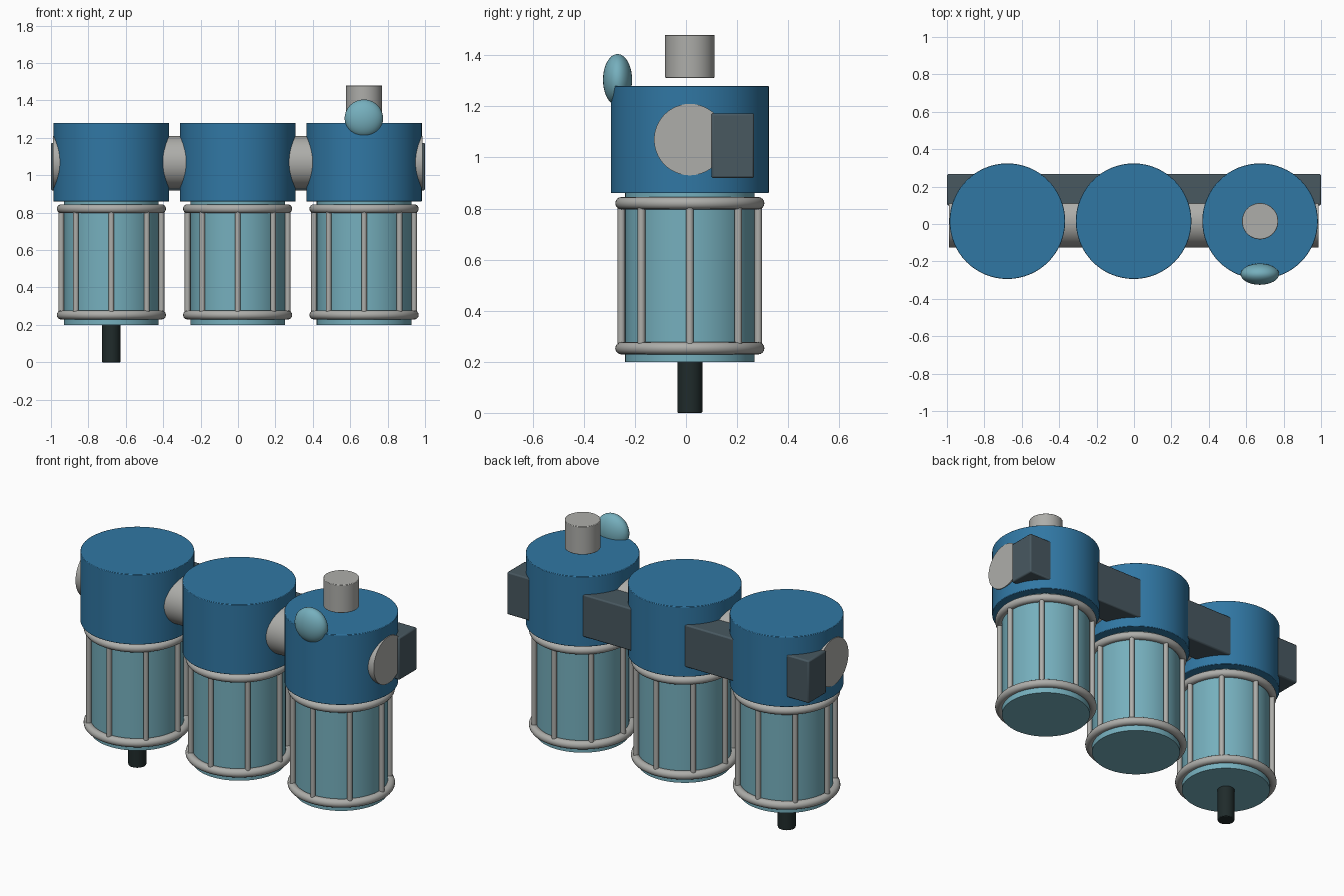
import bpy, math

if "Cube" in bpy.data.objects:
    bpy.data.objects.remove(bpy.data.objects["Cube"])

CY = 0.015                      # common centre line in y
CENTRES = (-0.677, -0.002, 0.674)


def material(name, rgb):
    m = bpy.data.materials.new(name)
    m.diffuse_color = (*rgb, 1)
    m.use_nodes = True
    m.node_tree.nodes["Principled BSDF"].inputs["Base Color"].default_value = m.diffuse_color
    return m


BLUE = material("head blue", (0.030, 0.185, 0.370))
TEAL = material("bowl teal", (0.180, 0.430, 0.510))
GREY = material("light grey", (0.420, 0.420, 0.400))
SLATE = material("dark slate", (0.065, 0.098, 0.118))
BLACK = material("near black", (0.014, 0.024, 0.024))


def finish(name, mat, bevel=0):
    ob = bpy.context.object
    ob.name = name
    ob.data.materials.append(mat)
    if bevel:
        bpy.ops.object.transform_apply(location=False, rotation=False, scale=True)
        mod = ob.modifiers.new("edge", "BEVEL")
        mod.width, mod.segments = bevel, 2
    bpy.ops.object.shade_smooth_by_angle(angle=math.radians(35))
    return ob


def cylinder(name, mat, x, y, z0, z1, r, sides=64, bevel=0):
    bpy.ops.mesh.primitive_cylinder_add(
        vertices=sides, radius=r, depth=z1 - z0, location=(x, y, (z0 + z1) / 2))
    return finish(name, mat, bevel)


# Three canisters: head, bowl and wire guard
for x in CENTRES:
    cylinder("head", BLUE, x, CY, 0.86, 1.28, 0.309, bevel=0.003)
    cylinder("bowl", TEAL, x, CY, 0.20, 0.87, 0.253)
    for z in (0.253, 0.821):
        bpy.ops.mesh.primitive_torus_add(
            location=(x, CY, z), major_radius=0.268, minor_radius=0.024,
            major_segments=64, minor_segments=16)
        finish("guard_ring", GREY)
    for i in range(8):
        a = i * math.pi / 4
        cylinder("guard_rod", GREY, x + 0.268 * math.cos(a), CY + 0.268 * math.sin(a),
                 0.253, 0.821, 0.015, 16)

# Pipe running through all heads
bpy.ops.mesh.primitive_cylinder_add(
    vertices=64, radius=0.14, depth=1.976, location=(-0.001, CY, 1.07),
    rotation=(0, math.pi / 2, 0))
finish("through_pipe", GREY)

# Mounting rail along the back
bpy.ops.mesh.primitive_cube_add(size=1, location=(0, 0.183, 1.046))
bpy.context.object.scale = (2.0, 0.168, 0.254)
finish("mounting_rail", SLATE, 0.008)

# Drain, top port and gauge
cylinder("drain", BLACK, CENTRES[0] - 0.001, CY, 0.0, 0.22, 0.049, 32, 0.004)
cylinder("top_port", GREY, CENTRES[2], CY, 1.312, 1.48, 0.097, 48, 0.003)
bpy.ops.mesh.primitive_uv_sphere_add(
    segments=32, ring_count=20, radius=1, location=(0.673, -0.268, 1.304))
bpy.context.object.scale = (0.103, 0.057, 0.101)
finish("gauge", TEAL)
